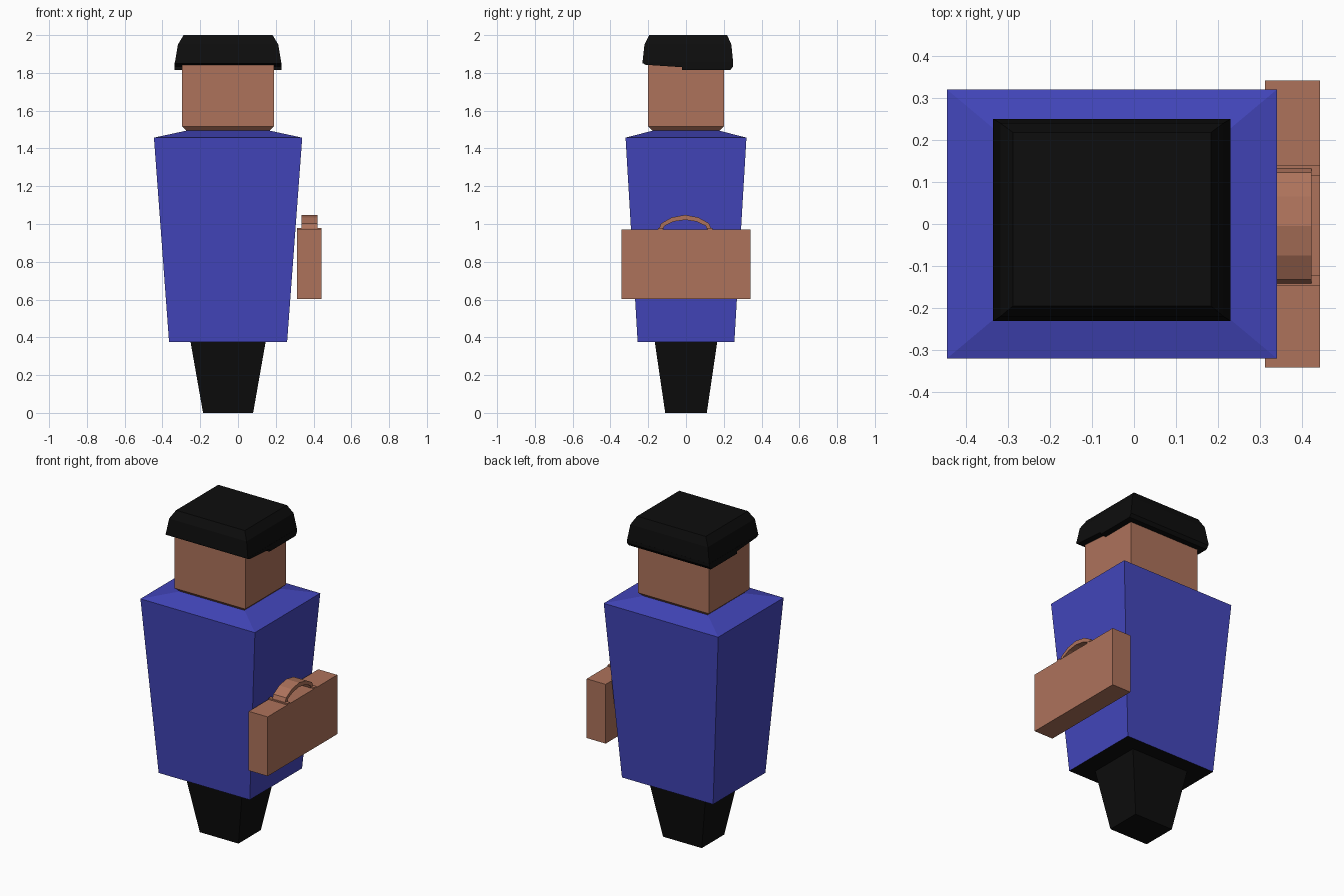
import bpy, bmesh

if "Cube" in bpy.data.objects:
    bpy.data.objects.remove(bpy.data.objects["Cube"])


def material(name, rgb):
    m = bpy.data.materials.new(name)
    m.diffuse_color = (*rgb, 1)
    m.use_nodes = True
    m.node_tree.nodes["Principled BSDF"].inputs["Base Color"].default_value = m.diffuse_color
    return m


BLUE = material("coat blue", (0.056, 0.061, 0.50))
BLACK = material("soft black", (0.004, 0.004, 0.004))
BROWN = material("warm brown", (0.42, 0.17, 0.105))


def finish(name, bm, *mats):
    bmesh.ops.recalc_face_normals(bm, faces=bm.faces)
    me = bpy.data.meshes.new(name)
    for m in mats:
        me.materials.append(m)
    bm.to_mesh(me)
    bm.free()
    ob = bpy.data.objects.new(name, me)
    bpy.context.collection.objects.link(ob)
    return ob


def stack(name, rings, *mats):
    """Loft rectangular rings (z, x0, x1, y0, y1) from bottom to top."""
    bm = bmesh.new()
    loops = [[bm.verts.new(p) for p in ((x0, y0, z), (x1, y0, z), (x1, y1, z), (x0, y1, z))]
             for z, x0, x1, y0, y1 in rings]
    bm.faces.new(loops[0])
    bm.faces.new(loops[-1])
    for a, b in zip(loops, loops[1:]):
        for i in range(4):
            j = (i + 1) % 4
            bm.faces.new((a[i], a[j], b[j], b[i]))
    return finish(name, bm, *mats)


def extrude_x(name, profile, x0, x1, mat):
    """Extrude a closed (y, z) profile along x."""
    bm = bmesh.new()
    face = bm.faces.new([bm.verts.new((x0, y, z)) for y, z in profile])
    new = bmesh.ops.extrude_face_region(bm, geom=[face])["geom"]
    bmesh.ops.translate(bm, vec=(x1 - x0, 0, 0),
                        verts=[v for v in new if isinstance(v, bmesh.types.BMVert)])
    return finish(name, bm, mat)


# Tapered legs
stack("legs", [(0, -0.185, 0.08, -0.11, 0.11),
               (0.38, -0.252, 0.147, -0.166, 0.166)], BLACK)

# Coat with sloped shoulders; its underside is black
coat = stack("coat", [(0.375, -0.365, 0.26, -0.256, 0.256),
                      (1.457, -0.445, 0.34, -0.32, 0.32),
                      (1.497, -0.26, 0.155, -0.165, 0.165)], BLUE, BLACK)
for f in coat.data.polygons:
    if f.normal.z < -0.9:
        f.material_index = 1

# Head with a chamfered chin
stack("head", [(1.485, -0.262, 0.157, -0.167, 0.167),
               (1.517, -0.297, 0.19, -0.2, 0.2),
               (1.9, -0.297, 0.19, -0.2, 0.2)], BROWN)

# Hair: bevelled cap, then a lower rim that drops behind the ears
stack("hair_cap", [(1.85, -0.335, 0.23, -0.231, 0.25),
                   (1.95, -0.318, 0.213, -0.22, 0.24),
                   (2.0, -0.288, 0.183, -0.195, 0.218)], BLACK)
extrude_x("hair_rim", [(-0.231, 1.855), (-0.215, 1.843), (-0.02, 1.83), (-0.02, 1.815),
                       (0.235, 1.815), (0.25, 1.835), (0.25, 1.855)], -0.335, 0.23, BLACK)

# Briefcase
stack("briefcase", [(0.603, 0.312, 0.442, -0.341, 0.341),
                    (0.97, 0.312, 0.442, -0.341, 0.341)], BROWN)

# Arched handle and its two feet
outer = [(-0.147, 0.965), (-0.132, 1.003), (-0.075, 1.035), (-0.005, 1.048),
         (0.065, 1.035), (0.122, 1.003), (0.138, 0.965)]
inner = [(0.114, 0.965), (0.104, 0.99), (0.055, 1.013), (-0.005, 1.022),
         (-0.065, 1.013), (-0.114, 0.99), (-0.124, 0.965)]
extrude_x("handle", outer + inner, 0.335, 0.422, BROWN)
for y in (-0.148, 0.114):
    stack("handle_foot", [(0.965, 0.312, 0.442, y, y + 0.025),
                          (0.978, 0.312, 0.442, y, y + 0.025)], BROWN)
